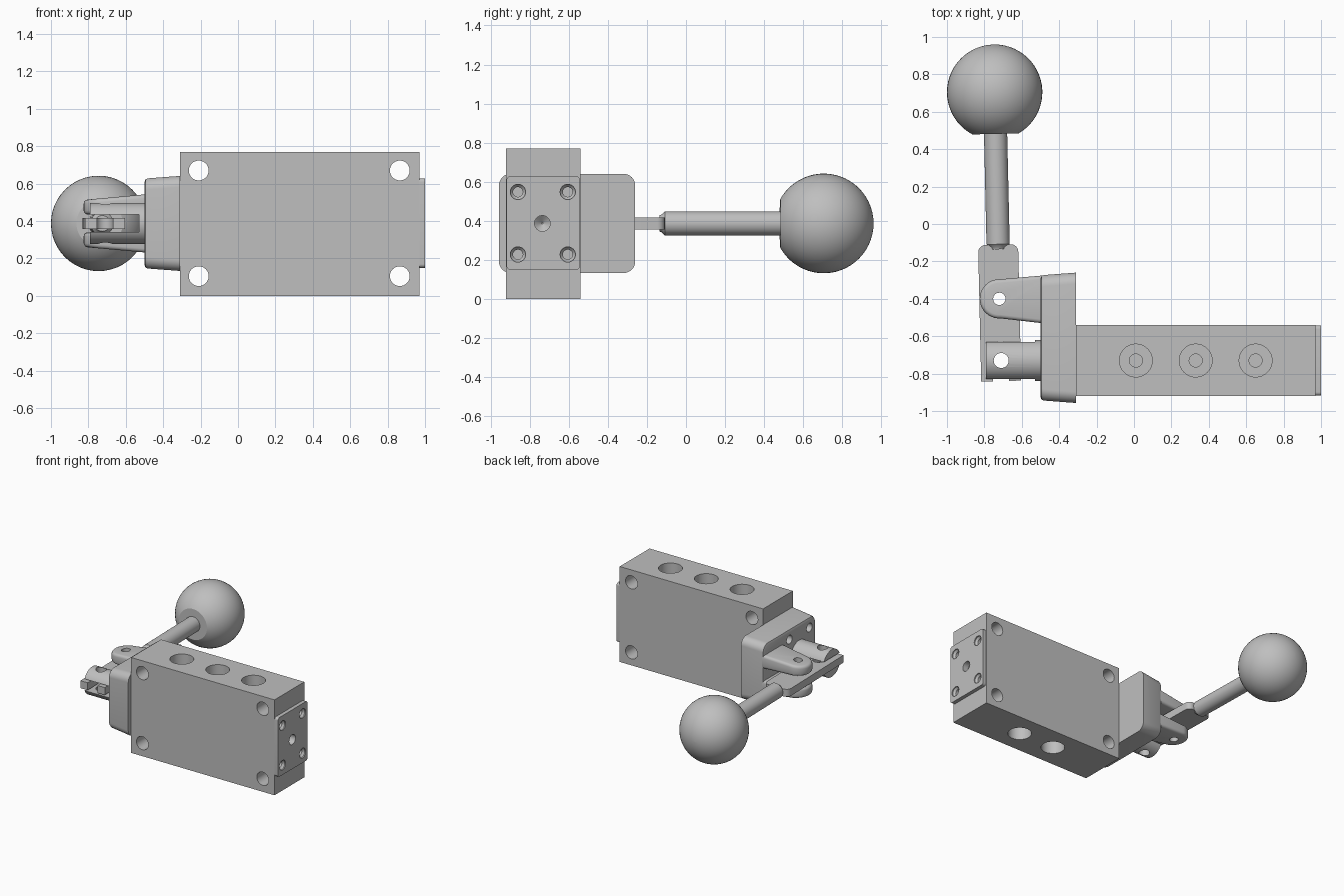
import bpy, bmesh
from math import sin, cos, pi, radians, sqrt
from mathutils import Vector, Matrix

cube = bpy.data.objects.get("Cube")
if cube:
    bpy.data.objects.remove(cube)

STEEL = bpy.data.materials.new("plain grey metal")
GREY = (0.52, 0.52, 0.52, 1)
STEEL.diffuse_color = GREY
STEEL.use_nodes = True
STEEL.node_tree.nodes["Principled BSDF"].inputs["Base Color"].default_value = GREY

X, Y, Z = Vector((1, 0, 0)), Vector((0, 1, 0)), Vector((0, 0, 1))
MID = 0.387          # height of the shared centre line
SPOOL_Y = -0.73
PIVOT = Vector((-0.72, -0.40, MID))


def loft(name, sections):
    """Skin matching closed sections and cap both ends."""
    bm = bmesh.new()
    rings = [[bm.verts.new(p) for p in s] for s in sections]
    n = len(rings[0])
    for a, b in zip(rings, rings[1:]):
        for i in range(n):
            j = (i + 1) % n
            bm.faces.new((a[i], a[j], b[j], b[i]))
    bm.faces.new(rings[0])
    bm.faces.new(rings[-1])
    bmesh.ops.recalc_face_normals(bm, faces=bm.faces)
    me = bpy.data.meshes.new(name)
    bm.to_mesh(me)
    bm.free()
    me.materials.append(STEEL)
    ob = bpy.data.objects.new(name, me)
    bpy.context.collection.objects.link(ob)
    return ob


def turned(name, origin, axis, profile, n=32):
    """Round part from (distance, radius) pairs along an axis."""
    u = axis.orthogonal().normalized()
    v = axis.cross(u)
    return loft(name, [[Vector(origin) + axis * h
                        + (u * cos(2 * pi * i / n) + v * sin(2 * pi * i / n)) * r
                        for i in range(n)] for h, r in profile])


def box(name, lo, hi):
    return loft(name, [[(x, lo[1], lo[2]), (x, hi[1], lo[2]), (x, hi[1], hi[2]), (x, lo[1], hi[2])]
                       for x in (lo[0], hi[0])])


def arc(cx, cy, r, a0, a1, n=8):
    return [(cx + r * cos(radians(a0 + (a1 - a0) * i / n)),
             cy + r * sin(radians(a0 + (a1 - a0) * i / n))) for i in range(n + 1)]


def rounded_rect(u0, u1, v0, v1, r):
    return (arc(u1 - r, v1 - r, r, 0, 90) + arc(u0 + r, v1 - r, r, 90, 180)
            + arc(u0 + r, v0 + r, r, 180, 270) + arc(u1 - r, v0 + r, r, 270, 360))


def bake(ob):
    """Replace the mesh with its modified result."""
    bpy.context.view_layer.update()
    dg = bpy.context.evaluated_depsgraph_get()
    me = bpy.data.meshes.new_from_object(ob.evaluated_get(dg))
    ob.modifiers.clear()
    ob.data = me


def cut(ob, cutter):
    m = ob.modifiers.new("cut", 'BOOLEAN')
    m.operation, m.solver, m.object = 'DIFFERENCE', 'EXACT', cutter
    bake(ob)
    bpy.data.objects.remove(cutter)


def bevel(ob, width):
    m = ob.modifiers.new("bevel", 'BEVEL')
    m.width, m.segments, m.limit_method, m.angle_limit = width, 3, 'ANGLE', radians(40)
    bake(ob)


def drill(ob, origin, axis, profile):
    cut(ob, turned("drill", origin, axis, profile))


parts = []

# Valve body with mounting holes and ports
body = box("valve_body", (-0.31, -0.92, 0), (0.97, -0.54, 0.77))
for x in (-0.21, 0.865):
    for z in (0.105, 0.67):
        drill(body, (x, -1, z), Y, [(0, 0.053), (0.6, 0.053)])
PORT = [(-0.1, 0.088), (0.24, 0.088), (0.24, 0.035), (0.32, 0.035)]
for x in (0.01, 0.33, 0.65):
    drill(body, (x, SPOOL_Y, 0.77), -Z, PORT)
for x in (0.17, 0.49):
    drill(body, (x, SPOOL_Y, 0), Z, PORT)
parts.append(body)

# End cap with screw holes
SCREWS = [(y, z) for y in (SPOOL_Y - 0.13, SPOOL_Y + 0.125) for z in (0.228, 0.548)]
cap_outline = rounded_rect(-0.918, -0.542, 0.15, 0.628, 0.02)
cap = loft("end_cap", [[(x, y, z) for y, z in cap_outline] for x in (0.97, 1.0)])
for y, z in SCREWS:
    drill(cap, (1.01, y, z), -X, [(0, 0.039), (0.018, 0.039), (0.034, 0.025), (0.06, 0.025)])
    drill(body, (1.0, y, z), -X, [(0, 0.025), (0.1, 0.025)])
drill(cap, (1.01, -0.735, MID), -X, [(0, 0.04), (0.06, 0.04)])
drill(body, (0.98, -0.735, MID), -X, [(0, 0.04), (0.03, 0.04), (0.06, 0.004)])
parts.append(cap)

# Drafted lever bracket
sections = []
for x, inset in ((-0.31, 0), (-0.482, 0.013), (-0.494, 0.018), (-0.50, 0.032)):
    sections.append([(x, y, z) for y, z in rounded_rect(
        -0.957 + inset, -0.26 - inset, 0.133 + inset, 0.641 - inset, 0.06)])
bracket = loft("lever_bracket", sections)
for y, z in SCREWS:
    drill(bracket, (-0.52, y, z), X, [(0, 0.035), (0.1, 0.035)])
parts.append(bracket)

# Pair of tapered clevis ears
ear_outline = [(-0.45, -0.272)] + arc(PIVOT.x, PIVOT.y, 0.105, 86, 274, 20) + [(-0.45, -0.535)]
for name, side in (("upper_ear", 1), ("lower_ear", -1)):
    ear = loft(name, [
        [(x, y, MID + side * 0.048) for x, y in ear_outline],
        [(x, y, MID + side * (0.155 + 0.09 * (x + 0.5))) for x, y in ear_outline]])
    bevel(ear, 0.02)
    drill(ear, (PIVOT.x, PIVOT.y, 0.1), Z, [(0, 0.033), (0.6, 0.033)])
    parts.append(ear)

# Slotted spool end
spool = turned("spool_end", (-0.48, SPOOL_Y, MID), -X, [(0, 0.11), (0.31, 0.11)], 40)
cut(spool, box("slot", (-0.9, -0.9, MID - 0.047), (-0.53, -0.5, MID + 0.047)))
drill(spool, (-0.71, SPOOL_Y, 0.1), Z, [(0, 0.04), (0.6, 0.04)])
parts.append(spool)

# Forked lever plate, drawn about its pivot
W = 0.107
lever_outline = (arc(W - 0.04, 0.25, 0.04, 0, 90) + arc(0.04 - W, 0.25, 0.04, 90, 180)
                 + [(-W, -0.44), (-0.043, -0.44)]
                 + arc(0, -0.27, 0.043, 180, 0, 12) + [(0.043, -0.44), (W, -0.44)])
lever = loft("lever_plate", [[(x, y, z) for x, y in lever_outline] for z in (-0.03, 0.03)])
drill(lever, (0, 0, -0.2), Z, [(0, 0.033), (0.4, 0.033)])

# Handle rod and ball knob with a flat seat
rod = turned("handle_rod", (0, 0, 0), Y,
             [(0.265, 0.042), (0.275, 0.045), (0.292, 0.062), (0.9, 0.062)])
R, FLAT = 0.255, -0.223
knob_profile = [(FLAT, sqrt(R * R - FLAT * FLAT))]
for i in range(1, 24):
    a = radians(152) * (1 - i / 24)
    knob_profile.append((R * cos(a), R * sin(a)))
knob_profile.append((R, 0.002))
knob = turned("ball_knob", (0, 1.105, 0), Y, knob_profile, 48)

# Tilt the lever assembly slightly about the pivot
tilt = Matrix.Translation(PIVOT) @ Matrix.Rotation(0.0227, 4, 'Z')
for ob in (lever, rod, knob):
    ob.data.transform(tilt)
    parts.append(ob)

# Smooth curved surfaces, keep hard edges
bpy.ops.object.select_all(action='DESELECT')
for ob in parts:
    ob.select_set(True)
bpy.context.view_layer.objects.active = body
bpy.ops.object.shade_smooth_by_angle(angle=radians(30))
